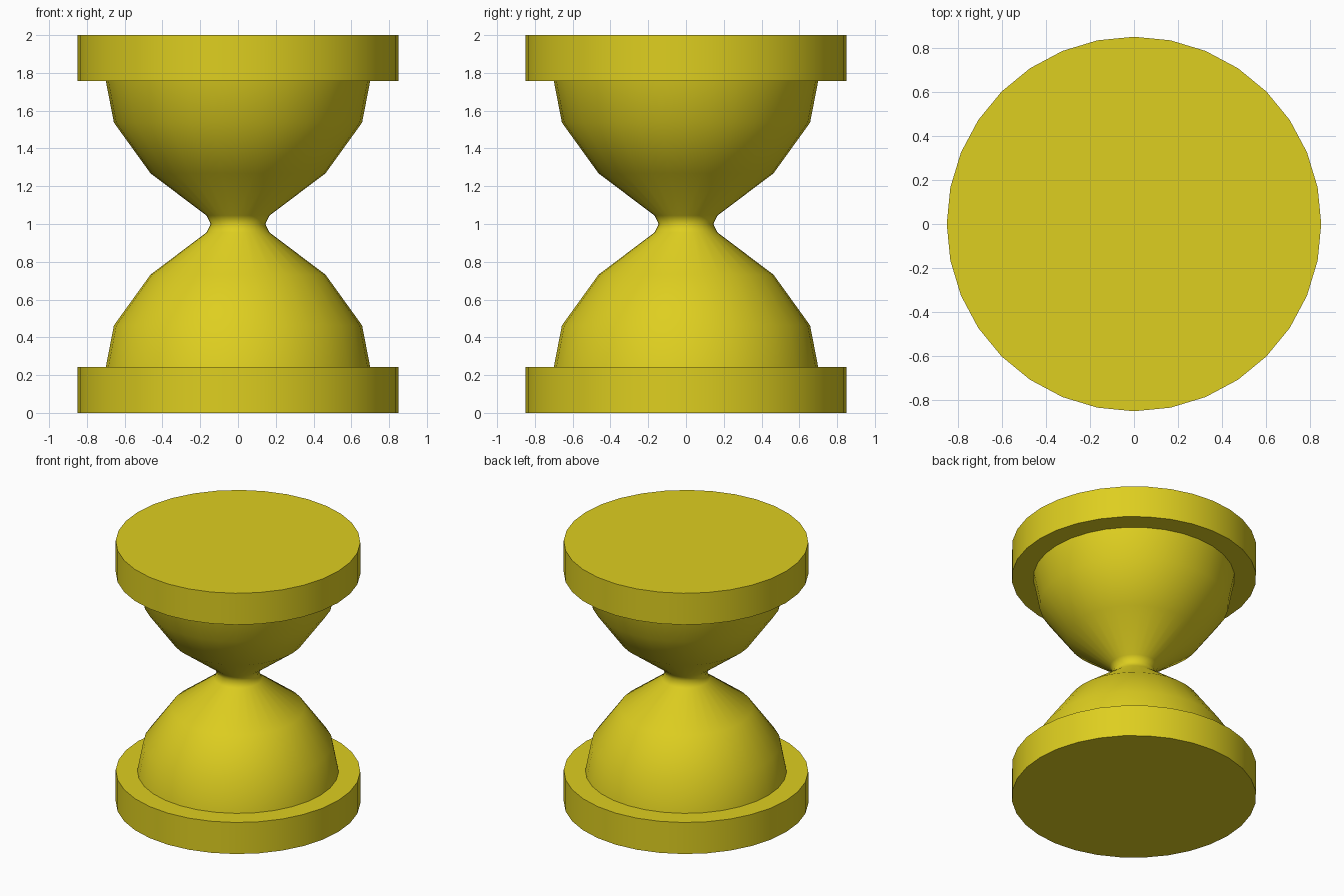
import bpy, bmesh
from math import cos, sin, tau, radians

if "Cube" in bpy.data.objects:
    bpy.data.objects.remove(bpy.data.objects["Cube"])

SIDES = 32

mat = bpy.data.materials.new("yellow")
mat.diffuse_color = (0.73, 0.62, 0.014, 1)
mat.use_nodes = True
mat.node_tree.nodes["Principled BSDF"].inputs["Base Color"].default_value = mat.diffuse_color


def lathe(name, profile, capped, angle):
    """Spin (radius, height) points around z."""
    bm = bmesh.new()
    rings = [[bm.verts.new((r * cos(tau * i / SIDES), r * sin(tau * i / SIDES), z))
              for i in range(SIDES)] for r, z in profile]
    for a, b in zip(rings, rings[1:]):
        for i in range(SIDES):
            j = (i + 1) % SIDES
            bm.faces.new((a[i], a[j], b[j], b[i]))
    if capped:
        bm.faces.new(rings[0][::-1])
        bm.faces.new(rings[-1])
    mesh = bpy.data.meshes.new(name)
    bm.to_mesh(mesh)
    bm.free()
    mesh.materials.append(mat)
    obj = bpy.data.objects.new(name, mesh)
    bpy.context.collection.objects.link(obj)
    bpy.ops.object.select_all(action='DESELECT')
    obj.select_set(True)
    bpy.context.view_layer.objects.active = obj
    bpy.ops.object.shade_smooth_by_angle(angle=radians(angle))
    return obj


# End discs
lathe("bottom_disc", [(0.85, 0), (0.85, 0.242)], True, 30)
lathe("top_disc", [(0.85, 1.758), (0.85, 2)], True, 30)

# Pinched bulb: lower half mirrored about the neck
lower = [(0.70, 0.242), (0.657, 0.463), (0.463, 0.732), (0.167, 0.955)]
upper = [(r, 2 - z) for r, z in reversed(lower)]
lathe("glass_bulb", lower + [(0.145, 1.0)] + upper, False, 80)
